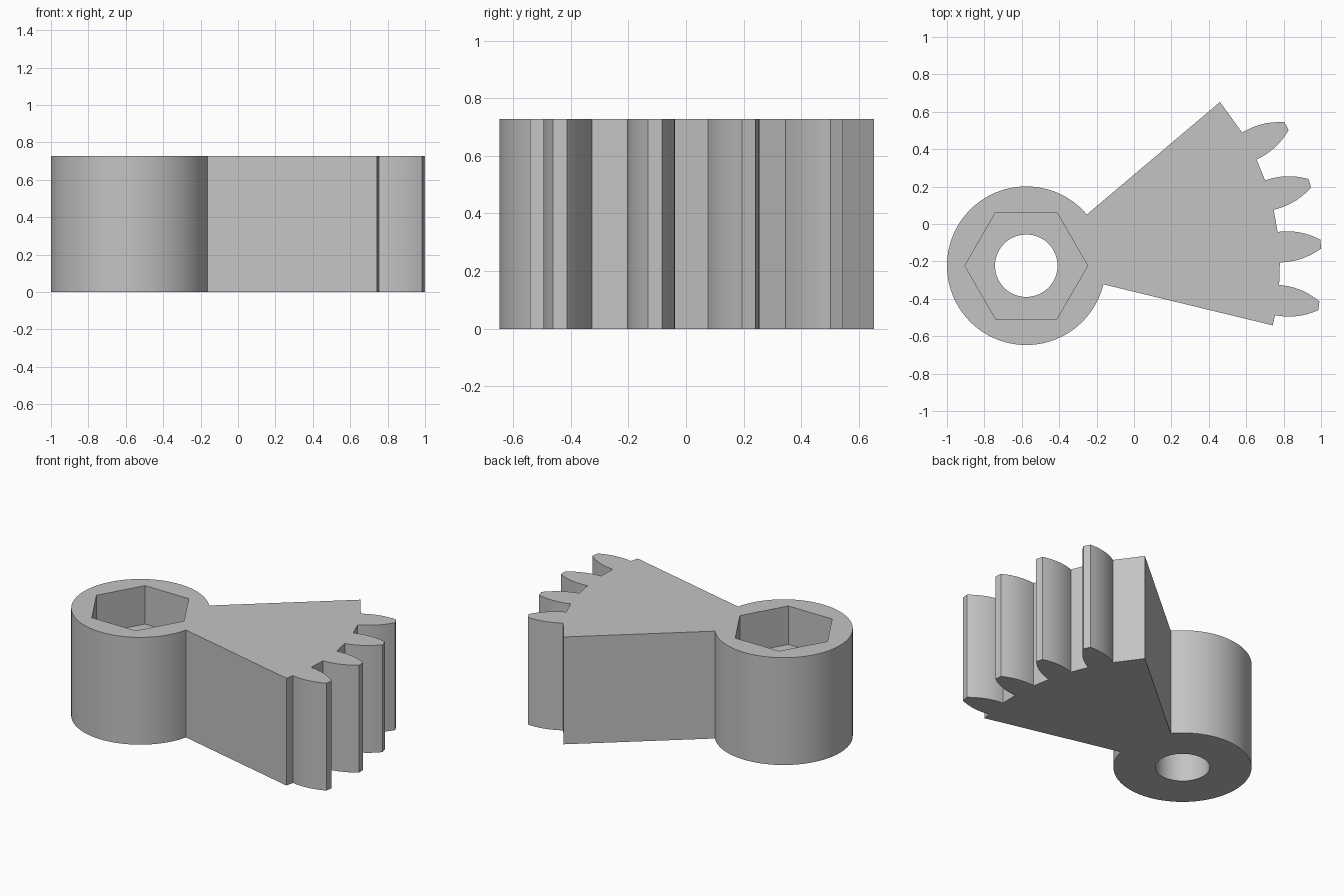
import bpy, bmesh, math
from mathutils import Vector

cube = bpy.data.objects.get("Cube")
if cube:
    bpy.data.objects.remove(cube, do_unlink=True)

CX, CY, HEIGHT = -0.576, -0.223, 0.727
HUB_R, ROOT_R, TIP_R = 0.424, 1.356, 1.579
BORE_R, HEX_R, HEX_FLOOR = 0.167, 0.328, 0.467
ARM_LOW, ARM_HIGH = -13.6, 40.2            # sector edges in degrees
TOOTH_ANGLES = [-7.8 + 12 * i for i in range(4)]


def polar(radius, degrees):
    a = math.radians(degrees)
    return CX + radius * math.cos(a), CY + radius * math.sin(a)


def ring(radius, count):
    return [polar(radius, 360 * i / count) for i in range(count)]


def tooth(angle, steps=8):
    """Curved flanks narrowing from the root to a small flat tip."""
    flank = [(ROOT_R + (TIP_R - ROOT_R) * t, 0.87 + 2.58 * (1 - t * t))
             for t in (i / steps for i in range(steps + 1))]
    return ([polar(r, angle - half) for r, half in flank]
            + [polar(r, angle + half) for r, half in reversed(flank)])


# Outline: hub arc, radial arm edges and toothed rim
arc_span = 360 + ARM_LOW - ARM_HIGH
outline = [polar(HUB_R, ARM_HIGH + arc_span * i / 80) for i in range(81)]
outline.append(polar(ROOT_R, ARM_LOW))
for angle in TOOTH_ANGLES:
    outline += tooth(angle)
outline.append(polar(ROOT_R, ARM_HIGH))

bm = bmesh.new()


def add_loop(points, z):
    verts = [bm.verts.new((x, y, z)) for x, y in points]
    edges = [bm.edges.new((v, verts[(i + 1) % len(verts)])) for i, v in enumerate(verts)]
    return verts, edges


def wall(a, b):
    for i in range(len(a[0])):
        j = (i + 1) % len(a[0])
        bm.faces.new((a[0][i], a[0][j], b[0][j], b[0][i]))


def cap(outer, inner):
    bmesh.ops.triangle_fill(bm, edges=outer[1] + inner[1], use_beauty=True,
                            normal=Vector((0, 0, 1)))


base, top = add_loop(outline, 0), add_loop(outline, HEIGHT)
hex_top, hex_low = add_loop(ring(HEX_R, 6), HEIGHT), add_loop(ring(HEX_R, 6), HEX_FLOOR)
bore_top, bore_low = add_loop(ring(BORE_R, 64), HEX_FLOOR), add_loop(ring(BORE_R, 64), 0)

# Flat caps with openings, then the upright walls
cap(top, hex_top)
cap(hex_low, bore_top)
cap(base, bore_low)
wall(base, top)
wall(hex_top, hex_low)
wall(bore_top, bore_low)
bmesh.ops.recalc_face_normals(bm, faces=bm.faces[:])

mesh = bpy.data.meshes.new("gear_sector_arm")
bm.to_mesh(mesh)
bm.free()
part = bpy.data.objects.new("gear_sector_arm", mesh)
bpy.context.collection.objects.link(part)

# Plain grey finish
grey = bpy.data.materials.new("light_grey")
grey.use_nodes = True
colour = (0.55, 0.55, 0.55, 1)
grey.diffuse_color = colour
grey.node_tree.nodes["Principled BSDF"].inputs["Base Color"].default_value = colour
mesh.materials.append(grey)

bpy.ops.object.select_all(action='DESELECT')
part.select_set(True)
bpy.context.view_layer.objects.active = part
bpy.ops.object.shade_smooth_by_angle(angle=math.radians(25))
